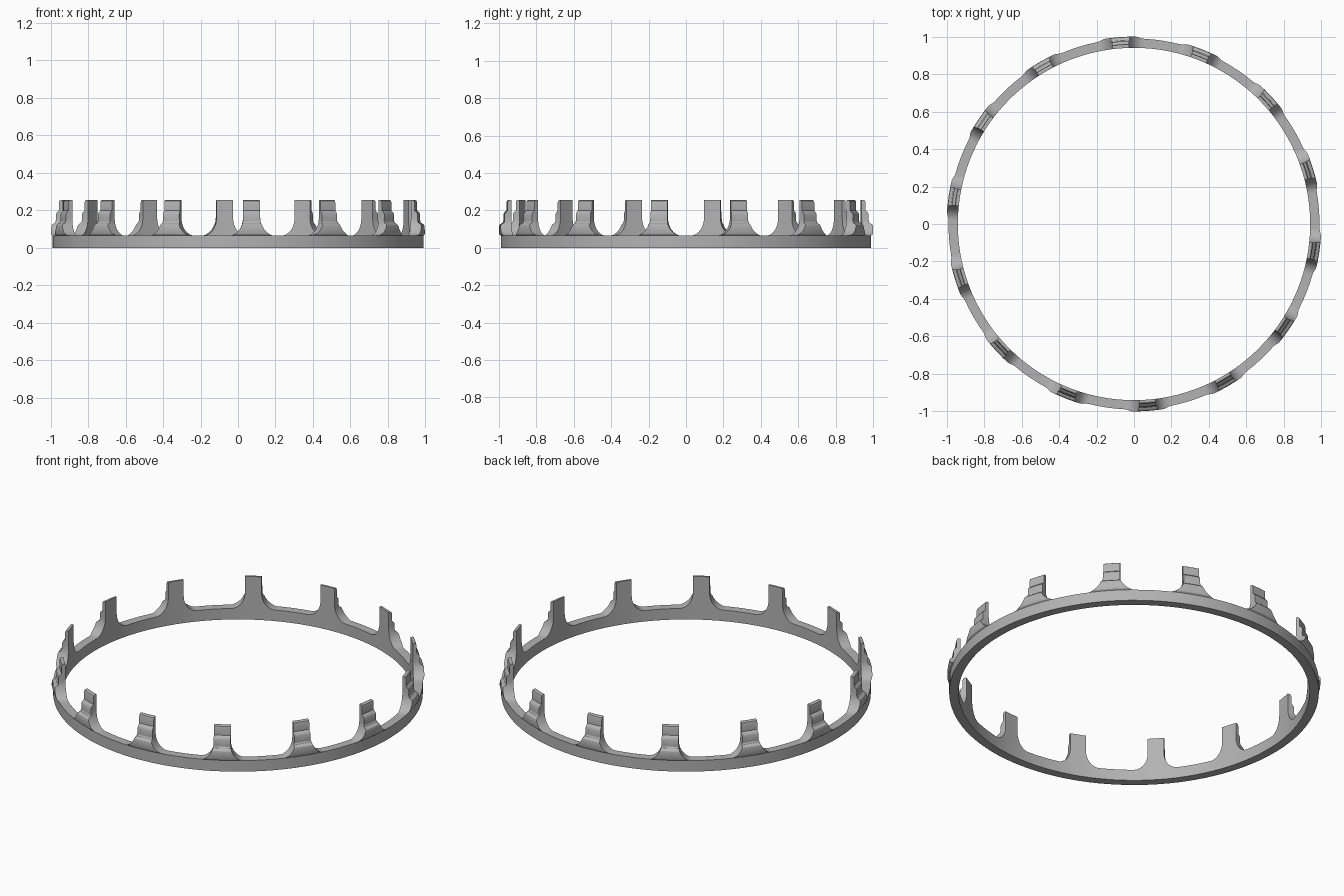
import bpy
import bmesh
from math import sin, cos, pi, radians

cube = bpy.data.objects.get("Cube")
if cube:
    bpy.data.objects.remove(cube)

PRONGS = 14
PITCH = 2 * pi / PRONGS
PHASE = -PITCH * 10 / 3
INNER, RIM, TOP = 0.94, 0.065, 0.255
HALF, FLARE, FILLET_TOP = 0.047, 0.08, 0.16

# Stepped outer profile (radius, height), top to bottom
OUTER = [(0.952, TOP), (0.958, 0.251), (0.961, 0.242), (0.961, 0.2),
         (0.966, 0.194), (0.972, 0.19), (0.977, 0.18), (0.977, 0.14),
         (0.982, 0.132), (0.992, 0.128), (0.998, 0.122), (1.0, 0.114),
         (1.0, 0.08), (0.997, 0.071), (0.99, RIM), (0.99, 0.0)]


def radius_at(h):
    for (r1, z1), (r2, z2) in zip(OUTER, OUTER[1:]):
        if z2 <= h <= z1:
            return r1 + (r2 - r1) * (z1 - h) / (z1 - z2)
    return OUTER[0][0]


def section(bm, angle, h):
    """Closed cross-section of the band, cut off at height h."""
    pts = [(INNER, 0.0), (INNER, h)]
    pts += [(r, z) if z <= h else (radius_at(h), h) for r, z in OUTER]
    return [bm.verts.new((r * cos(angle), r * sin(angle), z)) for r, z in pts]


# Half outline of one prong: top, straight side, fillet down to the rim
side = [(HALF, z) for r, z in OUTER if z > FILLET_TOP]
for i in range(13):
    t = i / 12 * pi / 2
    side.append((HALF + FLARE * (1 - cos(t)),
                 FILLET_TOP - (FILLET_TOP - RIM) * sin(t)))
outline = [(-a, h) for a, h in reversed(side)] + [(0.0, TOP)] + side
gap = PITCH - 2 * (HALF + FLARE)
outline += [(HALF + FLARE + gap * i / 4, RIM) for i in range(1, 4)]

# Sweep the changing section around the whole ring
bm = bmesh.new()
loops = [section(bm, PHASE + p * PITCH + a, h)
         for p in range(PRONGS) for a, h in outline]
for i, a in enumerate(loops):
    b = loops[(i + 1) % len(loops)]
    for j in range(len(a)):
        k = (j + 1) % len(a)
        bm.faces.new((a[j], b[j], b[k], a[k]))
bmesh.ops.remove_doubles(bm, verts=bm.verts, dist=1e-5)
bmesh.ops.dissolve_degenerate(bm, edges=bm.edges, dist=1e-5)
bmesh.ops.recalc_face_normals(bm, faces=bm.faces)

mesh = bpy.data.meshes.new("pronged_ring")
bm.to_mesh(mesh)
bm.free()
ring = bpy.data.objects.new("pronged_ring", mesh)
bpy.context.collection.objects.link(ring)

# Plain grey
grey = bpy.data.materials.new("plain_grey")
grey.use_nodes = True
colour = (0.45, 0.45, 0.45, 1.0)
grey.diffuse_color = colour
grey.node_tree.nodes["Principled BSDF"].inputs["Base Color"].default_value = colour
mesh.materials.append(grey)

bpy.ops.object.select_all(action="DESELECT")
ring.select_set(True)
bpy.context.view_layer.objects.active = ring
bpy.ops.object.shade_smooth_by_angle(angle=radians(30))
